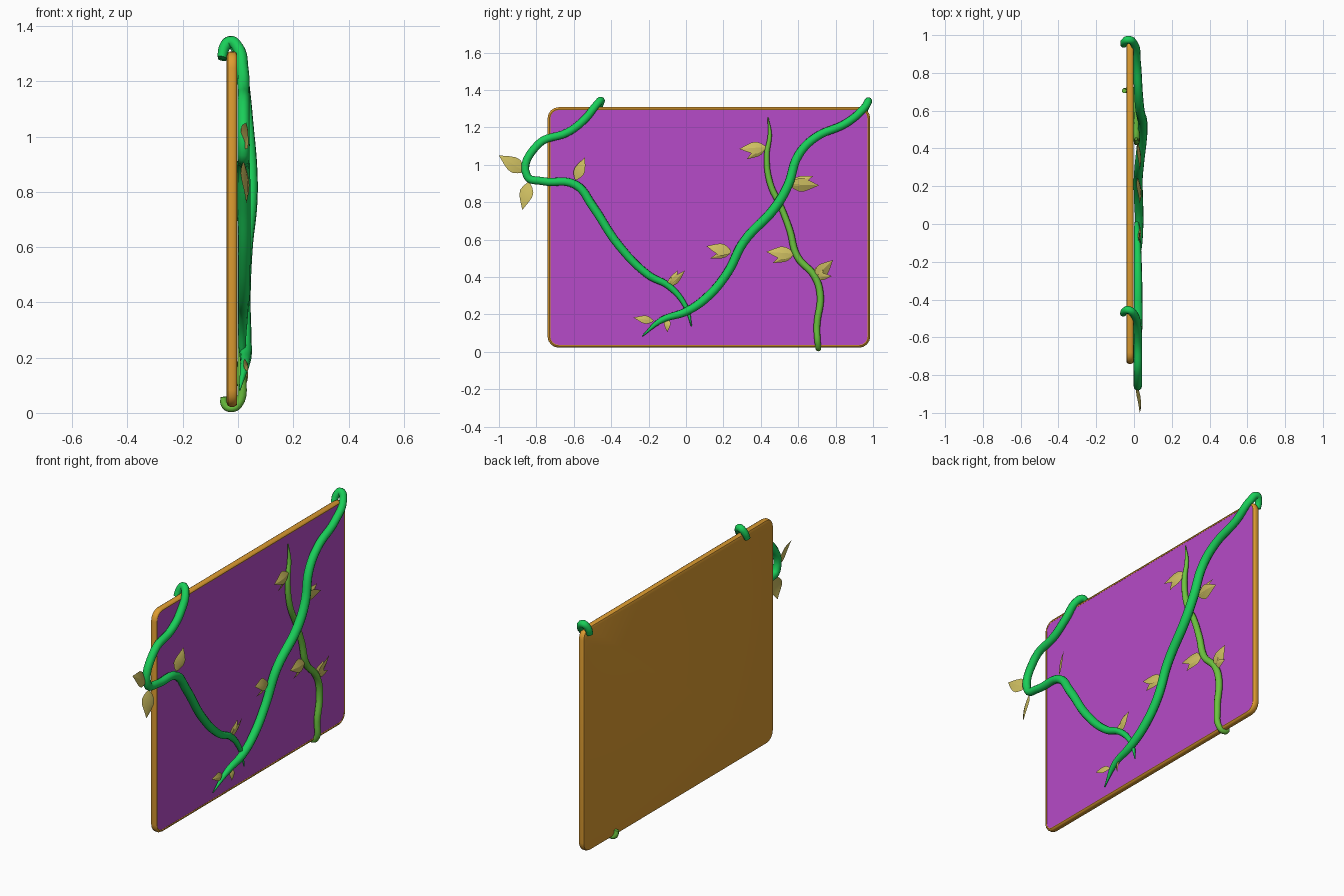
import bpy, bmesh, math
from mathutils import Vector


def mat(name, rgb):
    m = bpy.data.materials.new(name)
    m.diffuse_color = (*rgb, 1)
    return m


ORANGE = mat("orange_frame", (0.72, 0.33, 0.03))
PURPLE = mat("purple_panel", (0.47, 0.07, 0.58))
GREEN = mat("green_vine", (0.01, 0.62, 0.10))
LIME = mat("lime_vine", (0.15, 0.55, 0.05))
LEAF = mat("leaf_yellow", (0.62, 0.52, 0.12))


def finish(name, bm, material, angle=40):
    me = bpy.data.meshes.new(name)
    bm.to_mesh(me)
    bm.free()
    me.materials.append(material)
    ob = bpy.data.objects.new(name, me)
    bpy.context.collection.objects.link(ob)
    smooth(ob, angle)
    return ob


def smooth(ob, angle):
    bpy.ops.object.select_all(action='DESELECT')
    ob.select_set(True)
    bpy.context.view_layer.objects.active = ob
    bpy.ops.object.shade_smooth_by_angle(angle=math.radians(angle))


# Rounded rectangle loop in the y-z plane
def rounded_loop(bm, inset, x, radius=0.06, steps=4):
    y0, y1, z0, z1 = -0.74 + inset, 0.985 - inset, 0.022 + inset, 1.308 - inset
    r = radius - inset
    corners = ((y1 - r, z1 - r), (y0 + r, z1 - r), (y0 + r, z0 + r), (y1 - r, z0 + r))
    return [bm.verts.new((x, cy + r * math.cos(a), cz + r * math.sin(a)))
            for q, (cy, cz) in enumerate(corners)
            for a in [math.pi / 2 * (q + i / steps) for i in range(steps + 1)]]


# Frame with solid back and a shallow recess in front
bm = bmesh.new()
loops = [rounded_loop(bm, i, x) for i, x in
         ((0.014, -0.041), (0.004, -0.037), (0, -0.029), (0, -0.014),
          (0.004, -0.006), (0.010, -0.003), (0.015, -0.005), (0.015, -0.010))]
for a, b in zip(loops, loops[1:]):
    for i in range(len(a)):
        j = (i + 1) % len(a)
        bm.faces.new((a[i], a[j], b[j], b[i]))
bm.faces.new(loops[0][::-1])
bmesh.ops.recalc_face_normals(bm, faces=bm.faces)
finish("frame", bm, ORANGE)

# Purple panel
bm = bmesh.new()
bm.faces.new(rounded_loop(bm, 0.015, -0.006))
finish("panel", bm, PURPLE)


# Tapered vine along points (x, y, z, radius)
def vine(name, pts, material):
    cu = bpy.data.curves.new(name, 'CURVE')
    cu.dimensions = '3D'
    cu.bevel_depth = 1
    cu.bevel_resolution = 3
    cu.resolution_u = 6
    cu.use_fill_caps = True
    sp = cu.splines.new('BEZIER')
    sp.bezier_points.add(len(pts) - 1)
    for bp, (x, y, z, r) in zip(sp.bezier_points, pts):
        bp.co = (x, y, z)
        bp.radius = r
        bp.handle_left_type = bp.handle_right_type = 'AUTO'
    cu.materials.append(material)
    ob = bpy.data.objects.new(name, cu)
    bpy.context.collection.objects.link(ob)
    bpy.ops.object.select_all(action='DESELECT')
    ob.select_set(True)
    bpy.context.view_layer.objects.active = ob
    bpy.ops.object.convert(target='MESH')
    smooth(bpy.context.object, 50)


vine("left_vine", [
    (-0.058, -0.475, 1.285, .017), (-0.048, -0.46, 1.325, .020), (-0.03, -0.455, 1.343, .021),
    (-0.002, -0.475, 1.325, .021), (0.016, -0.54, 1.245, .022), (0.02, -0.63, 1.175, .022),
    (0.02, -0.79, 1.11, .022), (0.02, -0.85, 0.94, .022), (0.02, -0.77, 0.913, .022),
    (0.02, -0.59, 0.893, .023), (0.022, -0.50, 0.78, .024), (0.022, -0.36, 0.57, .023),
    (0.02, -0.20, 0.41, .021), (0.018, -0.09, 0.35, .018), (0.015, 0.00, 0.24, .013),
    (0.018, 0.03, 0.135, .003)], GREEN)

vine("main_vine", [
    (-0.055, 0.95, 1.28, .018), (-0.05, 0.965, 1.32, .020), (-0.03, 0.975, 1.340, .021),
    (0.0, 0.955, 1.307, .021), (0.014, 0.86, 1.225, .022), (0.024, 0.69, 1.145, .023),
    (0.032, 0.60, 1.05, .024), (0.045, 0.545, 0.89, .025), (0.045, 0.475, 0.77, .026),
    (0.028, 0.31, 0.59, .025), (0.022, 0.22, 0.42, .024), (0.025, 0.11, 0.29, .024),
    (0.028, 0.00, 0.215, .022), (0.024, -0.13, 0.17, .017), (0.006, -0.235, 0.083, .003)], GREEN)

vine("thin_vine", [
    (-0.052, 0.705, 0.058, .012), (-0.048, 0.707, 0.03, .014), (-0.03, 0.708, 0.018, .015),
    (0.0, 0.706, 0.03, .016), (0.013, 0.70, 0.14, .018), (0.016, 0.718, 0.30, .019),
    (0.016, 0.69, 0.40, .019), (0.016, 0.595, 0.51, .019), (0.016, 0.555, 0.65, .018),
    (0.012, 0.51, 0.77, .017), (0.014, 0.45, 0.90, .017), (0.014, 0.432, 1.05, .015),
    (0.012, 0.448, 1.16, .011), (0.012, 0.438, 1.255, .003)], LIME)


# Pointed leaf folded along its midrib, from base to tip (y, z)
def leaf(name, base, tip, width, tilt=0.3, x=0.018):
    b, t = Vector((x, *base)), Vector((x + 0.008, *tip))
    d = (t - b)
    side = Vector((0, -d.z, d.y)).normalized()
    bm = bmesh.new()
    rows = []
    for u, w in ((0, .08), (.15, .32), (.32, .48), (.5, .46), (.7, .30), (.87, .13), (1, .01)):
        p = b + d * u + Vector((0.010 * math.sin(math.pi * u), 0, 0))
        row = []
        for s in (-1, 0, 1):
            off = s * w * width
            row.append(bm.verts.new(p + side * off + Vector((off * tilt - abs(off) * 0.25, 0, 0))))
        rows.append(row)
    for r, q in zip(rows, rows[1:]):
        for i in (0, 1):
            bm.faces.new((r[i], q[i], q[i + 1], r[i + 1]))
    for f in bm.faces:
        f.normal_update()
        if f.normal.x < 0:
            f.normal_flip()
    finish(name, bm, LEAF, 25)


# Leaf clusters: base, then (tip y, tip z, width, tilt)
clusters = [
    ((-0.865, 0.965), [(-1.0, 1.05, .085, .3)]),
    ((-0.84, 0.905), [(-0.875, 0.76, .075, .4)]),
    ((-0.59, 0.92), [(-0.54, 1.04, .06, -.5)]),
    ((-0.09, 0.35), [(-0.005, 0.435, .04, .3), (-0.045, 0.435, .04, -.3), (-0.08, 0.40, .03, .2)]),
    ((-0.175, 0.165), [(-0.28, 0.183, .045, .3)]),
    ((-0.10, 0.18), [(-0.10, 0.105, .035, .3)]),
    ((0.24, 0.535), [(0.11, 0.565, .065, .4), (0.13, 0.50, .04, -.3)]),
    ((0.555, 0.895), [(0.71, 0.89, .075, .3), (0.68, 0.94, .05, -.3)]),
    ((0.425, 1.095), [(0.285, 1.085, .065, .3), (0.325, 1.03, .045, -.3)]),
    ((0.575, 0.525), [(0.43, 0.535, .07, .3), (0.465, 0.475, .045, -.3)]),
    ((0.69, 0.40), [(0.785, 0.49, .07, .3), (0.735, 0.475, .05, -.4), (0.78, 0.405, .04, .3)]),
]
n = 0
for base, tips in clusters:
    for k, (y, z, w, tilt) in enumerate(tips):
        n += 1
        leaf(f"leaf_{n}", base, (y, z), w, tilt, 0.018 + 0.004 * (k == 0))
